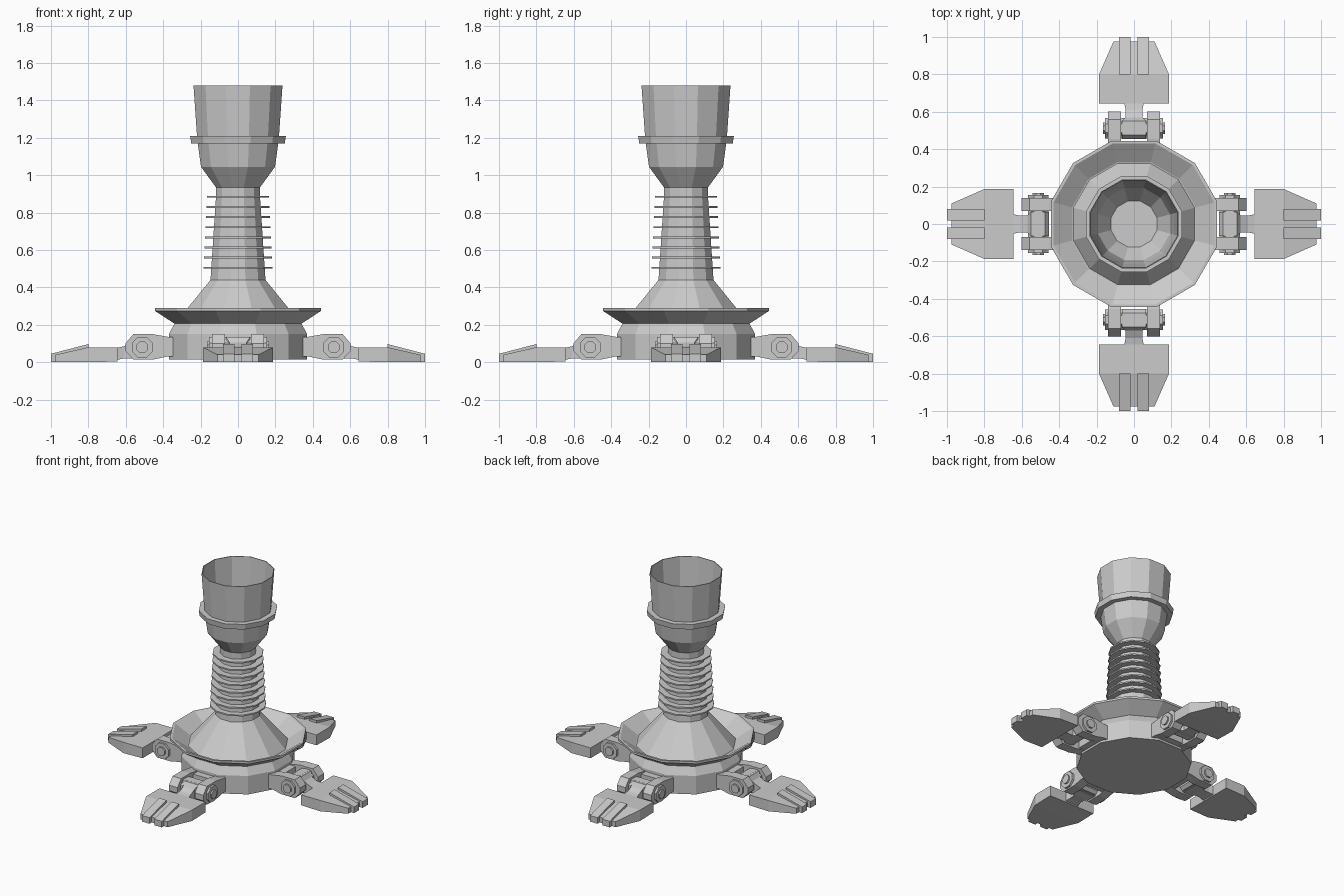
import bpy, bmesh
from math import cos, sin, pi, radians
from mathutils import Matrix

if "Cube" in bpy.data.objects:
    bpy.data.objects.remove(bpy.data.objects["Cube"])

SIDES = 12


def finish(name, bm):
    bmesh.ops.recalc_face_normals(bm, faces=bm.faces[:])
    mesh = bpy.data.meshes.new(name)
    bm.to_mesh(mesh)
    bm.free()
    return mesh


def place(name, mesh, angle=0):
    ob = bpy.data.objects.new(name, mesh)
    ob.rotation_euler.z = angle
    bpy.context.collection.objects.link(ob)


def lathe(name, profile):
    """Closed 12-sided solid; profile holds (flat-to-centre distance, z)."""
    bm = bmesh.new()
    rings = []
    for a, z in profile:
        r = a / cos(pi / SIDES)
        rings.append([bm.verts.new((r * cos((i + .5) * 2 * pi / SIDES),
                                    r * sin((i + .5) * 2 * pi / SIDES), z))
                      for i in range(SIDES)])
    for lo, hi in zip(rings, rings[1:]):
        for i in range(SIDES):
            j = (i + 1) % SIDES
            bm.faces.new((lo[i], lo[j], hi[j], hi[i]))
    bm.faces.new(rings[0])
    bm.faces.new(rings[-1])
    place(name, finish(name, bm))


def prism(bm, pts, y0, y1):
    """Side profile (x, z) extruded across y."""
    a = [bm.verts.new((x, y0, z)) for x, z in pts]
    b = [bm.verts.new((x, y1, z)) for x, z in pts]
    bm.faces.new(a)
    bm.faces.new(b)
    for i in range(len(pts)):
        j = (i + 1) % len(pts)
        bm.faces.new((a[i], a[j], b[j], b[i]))


def loft(bm, sections):
    """Rectangular sections (x, half width, z low, z high) joined along x."""
    loops = [[bm.verts.new((x, y, z)) for y, z in
              ((-w, lo), (w, lo), (w, hi), (-w, hi))] for x, w, lo, hi in sections]
    for p, q in zip(loops, loops[1:]):
        for i in range(4):
            j = (i + 1) % 4
            bm.faces.new((p[i], p[j], q[j], q[i]))
    bm.faces.new(loops[0])
    bm.faces.new(loops[-1])


def pin(bm, r, half, n):
    pts = [(.512 + r * cos((i + .5) * 2 * pi / n), .08 + r * sin((i + .5) * 2 * pi / n))
           for i in range(n)]
    prism(bm, pts, -half, half)


# Base drum, dished flange, and tapered column
lathe("base_drum", [(.37, .015), (.37, .15), (.335, .215)])
lathe("dished_flange", [(.33, .2), (.445, .275), (.445, .29), (.43, .29), (.33, .222)])
lathe("column", [(.33, .215), (.147, .44), (.118, .88), (.118, .945)])

# Thin cooling ribs
for k in range(8):
    a, z = .184 - .0027 * k, .505 + .0542 * k
    lathe(f"column_rib_{k + 1}", [(a, z - .005), (a, z + .005)])

# Hollow cup and its collar
lathe("cup", [(.118, .935), (.198, 1.045), (.218, 1.19), (.238, 1.48),
              (.233, 1.48), (.213, 1.19), (.193, 1.047), (.123, .945)])
bm = bmesh.new()
collar = [(.212, 1.17), (.25, 1.17), (.256, 1.21), (.216, 1.21)]
rings = [[bm.verts.new((a / cos(pi / 12) * cos((i + .5) * pi / 6),
                        a / cos(pi / 12) * sin((i + .5) * pi / 6), z))
          for i in range(SIDES)] for a, z in collar]
for k in range(4):
    for i in range(SIDES):
        p, q, j = rings[k], rings[(k + 1) % 4], (i + 1) % SIDES
        bm.faces.new((p[i], p[j], q[j], q[i]))
place("cup_collar", finish("cup_collar", bm))

# Hinge bracket: two cheeks and a mounting block
bm = bmesh.new()
cheek = [(.34, .03), (.38, .03), (.45, .015), (.56, .015), (.602, .06),
         (.602, .1), (.56, .15), (.455, .15), (.37, .135), (.34, .135)]
for y0, y1 in ((-.14, -.07), (.07, .14)):
    prism(bm, cheek, y0, y1)
loft(bm, [(.34, .1, .03, .13), (.42, .1, .03, .13)])
bracket = finish("hinge_bracket", bm)

# Hinge pin with stepped heads
bm = bmesh.new()
pin(bm, .06, .155, 8)
pin(bm, .033, .166, 8)
hinge_pin = finish("hinge_pin", bm)

# Knuckle and link between pin and foot
bm = bmesh.new()
loft(bm, [(.455, .065, .05, .11), (.475, .065, .03, .135), (.55, .065, .02, .135),
          (.57, .045, .02, .105), (.61, .045, .02, .085), (.66, .055, .01, .075)])
link = finish("foot_link", bm)

# Wedge foot with two raised toes
bm = bmesh.new()
loft(bm, [(.645, .187, .004, .08), (.80, .187, 0, .08), (.975, .11, 0, .04)])
foot = finish("foot", bm)
bm = bmesh.new()
for y0, y1 in ((-.08, -.02), (.02, .08)):
    prism(bm, [(.8, 0), (1, 0), (1, .045), (.8, .097)], y0, y1)
toes = finish("toes", bm)

for n in range(4):
    for mesh in (bracket, hinge_pin, link, foot, toes):
        place(f"{mesh.name}_{n + 1}", mesh, n * pi / 2)
